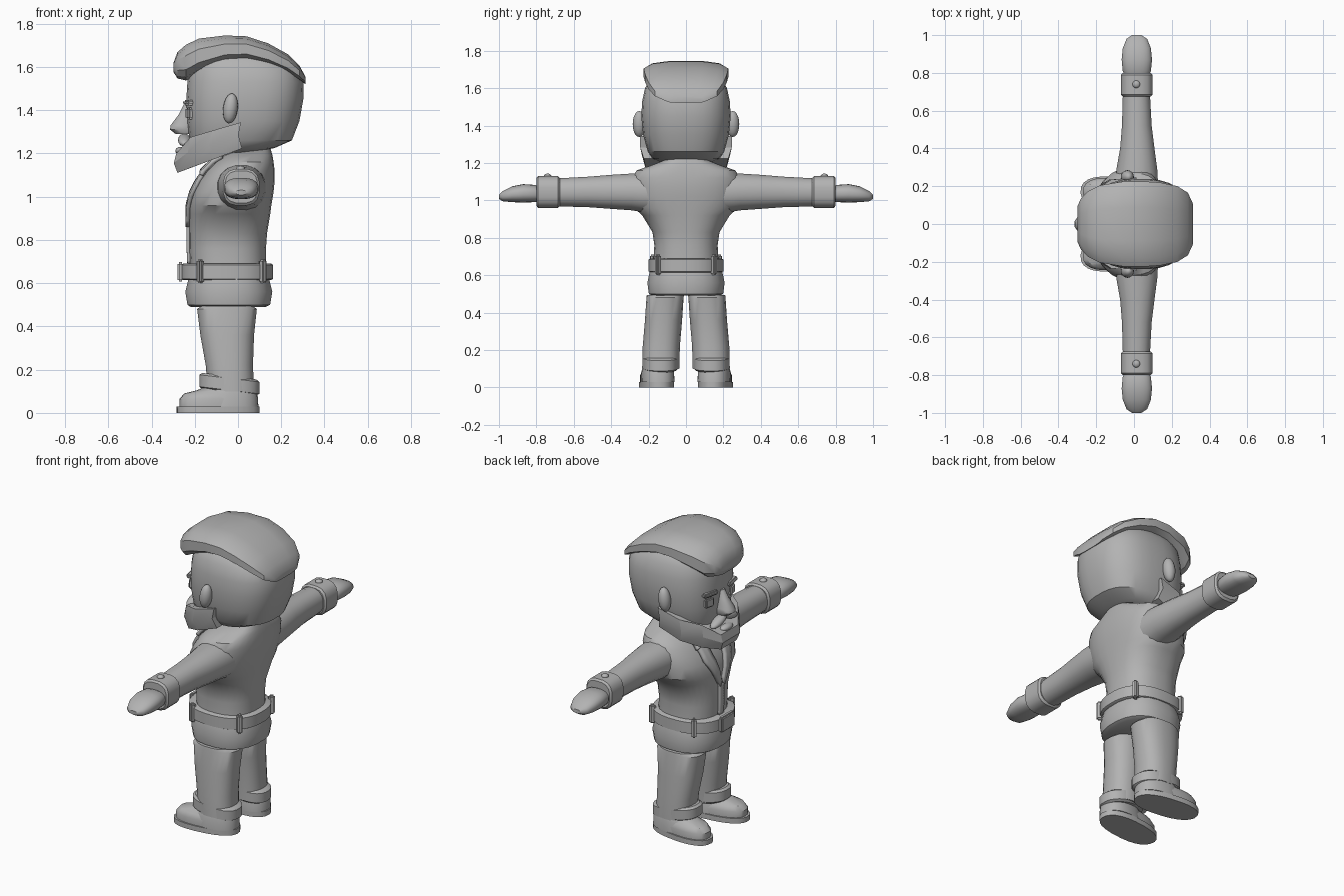
import bpy, bmesh, math
from mathutils import Matrix, Vector

cube = bpy.data.objects.get("Cube")
if cube:
    bpy.data.objects.remove(cube, do_unlink=True)

clay = bpy.data.materials.new("clay_grey")
clay.use_nodes = True
grey = (0.45, 0.45, 0.45, 1.0)
clay.diffuse_color = grey
clay.node_tree.nodes["Principled BSDF"].inputs["Base Color"].default_value = grey

SIDES = ((1, "left"), (-1, "right"))


def finish(name, bm, angle=35):
    """Turn a bmesh into a shaded, named object."""
    bmesh.ops.recalc_face_normals(bm, faces=bm.faces[:])
    mesh = bpy.data.meshes.new(name)
    bm.to_mesh(mesh)
    bm.free()
    mesh.materials.append(clay)
    obj = bpy.data.objects.new(name, mesh)
    bpy.context.collection.objects.link(obj)
    bpy.ops.object.select_all(action="DESELECT")
    obj.select_set(True)
    bpy.context.view_layer.objects.active = obj
    bpy.ops.object.shade_smooth_by_angle(angle=math.radians(angle))
    return obj


def skin_rings(name, rings, angle=35):
    """Bridge a list of closed point rings and cap both ends."""
    bm = bmesh.new()
    loops = [[bm.verts.new(p) for p in ring] for ring in rings]
    n = len(loops[0])
    for a, b in zip(loops, loops[1:]):
        for i in range(n):
            j = (i + 1) % n
            bm.faces.new((a[i], a[j], b[j], b[i]))
    bm.faces.new(loops[0])
    bm.faces.new(loops[-1])
    return finish(name, bm, angle)


def loft(name, axis, sections, power=2.4, n=24, tilt=0, angle=35):
    """Sections: position on the axis, then low/high of the two other axes."""
    rings = []
    for t, u0, u1, v0, v1 in sections:
        ring = []
        for i in range(n):
            a = math.tau * (i + 0.5) / n
            c, s = math.cos(a), math.sin(a)
            u = (u0 + u1) / 2 + (u1 - u0) / 2 * math.copysign(abs(c) ** (2 / power), c)
            v = (v0 + v1) / 2 + (v1 - v0) / 2 * math.copysign(abs(s) ** (2 / power), s)
            ring.append({"x": (t, u, v), "y": (u, t, v), "z": (u, v, t - tilt * u)}[axis])
        rings.append(ring)
    return skin_rings(name, rings, angle)


def upright(name, sections, y=0, **options):
    """Loft along z, symmetric about a y centre: z, x low, x high, half width."""
    return loft(name, "z", [(z, a, b, y - h, y + h) for z, a, b, h in sections], **options)


def blob(name, centre, radii, turn=0, axis="Y"):
    bm = bmesh.new()
    bmesh.ops.create_uvsphere(bm, u_segments=16, v_segments=10, radius=1)
    place = Matrix.Translation(centre) @ Matrix.Rotation(turn, 4, axis)
    bm.transform(place @ Matrix.Diagonal((*radii, 1)))
    return finish(name, bm, 50)


def block(name, centre, size, turn=0, bevel=0.008):
    bm = bmesh.new()
    bmesh.ops.create_cube(bm, size=1)
    bm.transform(Matrix.Diagonal((*size, 1)))
    bmesh.ops.bevel(bm, geom=bm.edges[:], offset=bevel, segments=2, affect="EDGES")
    bm.transform(Matrix.Translation(centre) @ Matrix.Rotation(turn, 4, "Z"))
    return finish(name, bm)


# Torso, belt and hips
TORSO = [(.66, -.22, .13, .175), (.76, -.225, .13, .17), (.83, -.225, .135, .18),
         (.92, -.225, .15, .235), (.96, -.225, .155, .28), (1.02, -.21, .165, .295),
         (1.07, -.185, .17, .295), (1.12, -.15, .17, .29), (1.16, -.11, .165, .265),
         (1.19, -.07, .16, .18), (1.225, 0, .15, .09)]
upright("jacket_torso", TORSO, n=32)
upright("hips", [(.49, -.22, .13, .18), (.5, -.235, .15, .2), (.56, -.245, .16, .208),
                 (.62, -.23, .145, .195)])
upright("belt", [(.615, -.255, .155, .19), (.62, -.265, .163, .2),
                 (.685, -.265, .163, .2), (.69, -.255, .155, .19)], n=32)
block("belt_buckle", (-.265, 0, .652), (.03, .12, .09))
for s, side in SIDES:
    for x, y, place in ((.115, .15, "back"), (-.175, .175, "front")):
        turn = math.atan2(y * s, x + .05)
        block(f"belt_loop_{place}_{side}", (x, y * s, .655), (.035, .028, .11), turn)


# Jacket front: strips that follow the chest
def chest_x(y, z):
    for low, high in zip(TORSO, TORSO[1:]):
        if z <= high[0]:
            break
    f = (z - low[0]) / (high[0] - low[0])
    a, b, h = (p + (q - p) * f for p, q in zip(low[1:], high[1:]))
    return (a + b) / 2 - (b - a) / 2 * (1 - min(1, abs(y / h)) ** 2.4) ** (1 / 2.4)


def along(path, t):
    t *= len(path) - 1
    i = min(int(t), len(path) - 2)
    return Vector(path[i]).lerp(Vector(path[i + 1]), t - i)


def chest_strip(name, inner, outer, lift, steps=12):
    bm = bmesh.new()
    rows = []
    for i in range(steps + 1):
        p, q = along(inner, i / steps), along(outer, i / steps)
        row = []
        for k in range(4):
            y, z = p.lerp(q, k / 3)
            row.append(bm.verts.new((chest_x(y, z) - lift, y, z)))
        rows.append(row)
    for a, b in zip(rows, rows[1:]):
        for k in range(3):
            bm.faces.new((a[k], a[k + 1], b[k + 1], b[k]))
    obj = finish(name, bm)
    solid = obj.modifiers.new("thickness", "SOLIDIFY")
    solid.thickness, solid.offset = 0.02, 0
    return obj


for s, side in SIDES:
    chest_strip(f"lapel_{side}", [(.06 * s, 1.17), (.05 * s, 1.05), (.005 * s, .88)],
                [(.13 * s, 1.16), (.12 * s, 1.03), (.02 * s, .86)], .008)
    chest_strip(f"collar_{side}", [(.05 * s, 1.2), (.045 * s, 1.12)],
                [(.13 * s, 1.185), (.14 * s, 1.1)], .018)
chest_strip("front_placket", [(-.02, .87), (-.02, .69)], [(.02, .87), (.02, .69)], .003)
upright("neck", [(1.08, -.1, .1, .1), (1.26, -.1, .1, .1)])

# Arms and legs
for s, side in SIDES:
    def limb(name, sections, **options):
        loft(f"{name}_{side}", "y", [(s * y, *rest) for y, *rest in sections], **options)

    limb("sleeve", [(.2, -.1, .13, .93, 1.15), (.29, -.095, .125, .945, 1.145),
                    (.4, -.075, .11, .953, 1.138), (.52, -.065, .095, .962, 1.128),
                    (.7, -.06, .085, .967, 1.118)], power=2.2, n=16)
    limb("sleeve_cuff", [(.675, -.06, .09, .97, 1.12), (.685, -.07, .1, .958, 1.13),
                         (.79, -.07, .1, .958, 1.13), (.8, -.06, .09, .97, 1.12)],
         power=2.8, n=16)
    limb("hand", [(.78, -.045, .075, .995, 1.07), (.81, -.06, .09, .99, 1.083),
                  (.87, -.066, .096, .988, 1.087), (.93, -.06, .09, .99, 1.075),
                  (.98, -.04, .07, .995, 1.05), (1, -.01, .04, 1.008, 1.03)])
    blob(f"cuff_button_{side}", (.012, .74 * s, 1.13), (.02, .02, .013))

    # Trouser leg leans outward towards the ankle
    legs = [(.1, -.14, .075, .135), (.22, -.15, .07, .132), (.36, -.175, .075, .12),
            (.48, -.19, .088, .112), (.495, -.17, .07, .11)]
    loft(f"trouser_leg_{side}", "z", [(z, a, b, s * y - .1, s * y + .1)
                                      for z, a, b, y in legs])
    upright(f"trouser_cuff_{side}", [(.09, -.165, .085, .085), (.1, -.18, .1, .097),
                                     (.155, -.18, .1, .097), (.165, -.165, .085, .085)],
            y=s * .135, tilt=.12)
    sole = upright(f"shoe_sole_{side}", [(0, -.285, .1, .09), (.03, -.285, .1, .09)])
    upper = upright(f"shoe_upper_{side}", [(.03, -.272, .09, .083), (.065, -.272, .088, .083),
                                           (.09, -.25, .085, .074), (.105, -.19, .08, .06),
                                           (.13, -.13, .07, .055)])
    instep = upright(f"shoe_instep_{side}", [(.03, -.16, .094, .088), (.09, -.15, .09, .085),
                                             (.12, -.13, .08, .075)])
    for part in (sole, upper, instep):
        part.rotation_euler.z = -s * .12
        part.location.y = s * .147

# Head
upright("head", [(1.205, -.17, .08, .14), (1.225, -.21, .17, .18), (1.26, -.225, .25, .205),
                 (1.35, -.235, .285, .23), (1.45, -.24, .303, .24), (1.53, -.235, .305, .235),
                 (1.6, -.225, .285, .22), (1.66, -.19, .2, .18), (1.7, -.12, .1, .1)],
        power=2.6, n=32)

# Hair: a faceted cap swept from the fringe to the back of the head
HAIR = [(-.298, .1, 1.575, 1.62), (-.28, .14, 1.545, 1.67), (-.24, .18, 1.535, 1.705),
        (-.18, .21, 1.57, 1.733), (-.06, .23, 1.615, 1.747), (.04, .232, 1.622, 1.743),
        (.14, .225, 1.6, 1.71), (.23, .205, 1.565, 1.66), (.285, .17, 1.535, 1.605),
        (.312, .11, 1.52, 1.555)]
loft("hair", "x", [(x, -h, h, a, b) for x, h, a, b in HAIR], power=2.8, n=12, angle=28)

# Beard: a chunky wedge around the jaw; x, half width, bottom, top
JAW = [(.014, .245, 1.223, 1.344), (-.12, .235, 1.172, 1.305), (-.22, .17, 1.135, 1.275),
       (-.285, .08, 1.11, 1.2)]
plan = [(x, h, a, b) for x, h, a, b in JAW] + [(x, -h, a, b) for x, h, a, b in reversed(JAW)]
skin_rings("beard", [[(x + .005, y * .92, a) for x, y, a, b in plan],
                     [(x - .012, y, (a + b) / 2) for x, y, a, b in plan],
                     [(x, y, b) for x, y, a, b in plan]], 25)
blob("lower_lip", (-.265, 0, 1.212), (.025, .05, .018))

# Face details
upright("nose", [(1.43, -.25, -.2, .018), (1.38, -.275, -.2, .028), (1.33, -.313, -.2, .042),
                 (1.31, -.316, -.2, .045), (1.29, -.29, -.2, .035)], n=12)
for s, side in SIDES:
    blob(f"moustache_{side}", (-.248, s * .05, 1.262), (.03, .07, .022), s * -.3, "X")
    block(f"eye_{side}", (-.222, s * .105, 1.385), (.03, .06, .055), s * -.25)
    block(f"eyebrow_{side}", (-.228, s * .1, 1.435), (.035, .1, .025), s * -.2)
    blob(f"ear_{side}", (-.035, s * .25, 1.408), (.034, .035, .07), .12)
